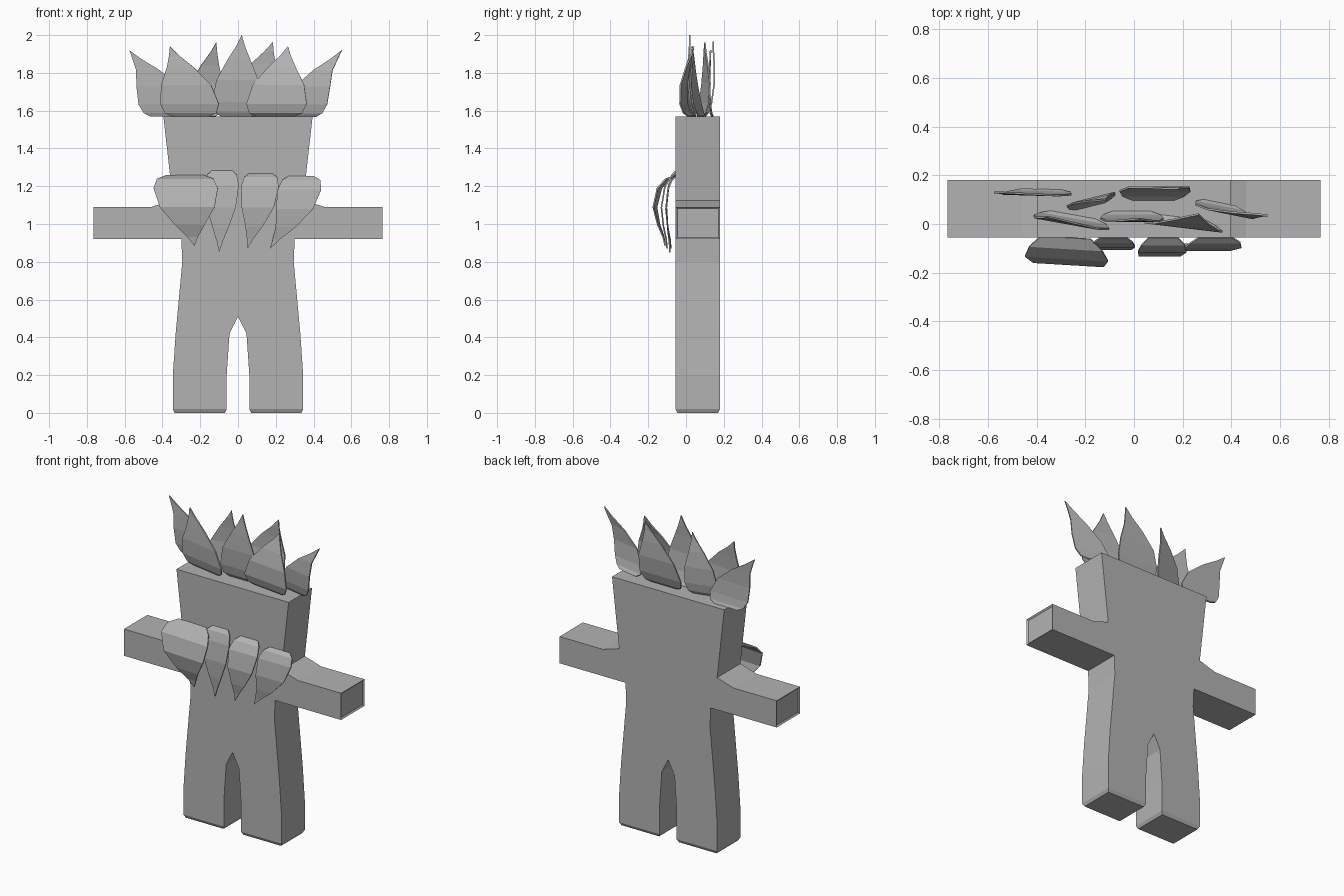
import bpy, bmesh

if "Cube" in bpy.data.objects:
    bpy.data.objects.remove(bpy.data.objects["Cube"])

mat = bpy.data.materials.new("plain grey")
mat.diffuse_color = (0.45, 0.45, 0.45, 1)
mat.use_nodes = True
mat.node_tree.nodes["Principled BSDF"].inputs["Base Color"].default_value = mat.diffuse_color


def finish(bm, name):
    bmesh.ops.recalc_face_normals(bm, faces=bm.faces)
    me = bpy.data.meshes.new(name)
    bm.to_mesh(me)
    bm.free()
    ob = bpy.data.objects.new(name, me)
    bpy.context.collection.objects.link(ob)
    me.materials.append(mat)
    return ob


# Body: half outline (crotch to head top), mirrored and extruded front to back
half = [(0.045, 0.42), (0.06, 0.2), (0.06, 0.02), (0.345, 0.02), (0.345, 0.2),
        (0.33, 0.42), (0.295, 0.8), (0.3, 0.92), (0.765, 0.92), (0.765, 1.09),
        (0.46, 1.09), (0.345, 1.125), (0.395, 1.57)]
outline = [(0, 0.51)] + half + [(-x, z) for x, z in reversed(half)]
FRONT, BACK = -0.055, 0.18
bm = bmesh.new()
face = bm.faces.new([bm.verts.new((x, FRONT, z)) for x, z in outline])
res = bmesh.ops.extrude_face_region(bm, geom=[face])
new = [v for v in res["geom"] if isinstance(v, bmesh.types.BMVert)]
bmesh.ops.translate(bm, verts=new, vec=(0, BACK - FRONT, 0))
bmesh.ops.recalc_face_normals(bm, faces=bm.faces)
# chamfered soles and recessed hand ends
soles = [f for f in bm.faces if f.normal.z < -0.9 and f.calc_center_median().z < 0.1]
bmesh.ops.inset_individual(bm, faces=soles, thickness=0.014, depth=0.02)
hands = [f for f in bm.faces if abs(f.calc_center_median().x) > 0.75]
bmesh.ops.inset_individual(bm, faces=hands, thickness=0.013, depth=-0.008)
finish(bm, "body")

# Leaf template rows: along, width, sideways lean, bulge
ROWS = [(0, 0.6, 0, 0), (0.05, 0.88, 0, 0.5), (0.18, 1, 0.06, 0.9),
        (0.45, 0.85, 0.22, 1), (0.7, 0.46, 0.5, 0.6), (0.87, 0.17, 0.8, 0.2)]


def leaf(name, x0, w, z0, xt, zt, y0, bulge, yt, tilt):
    bm = bmesh.new()
    prev = None
    for t, fw, lean, fb in ROWS:
        cx = x0 + (xt - x0) * lean
        y = y0 + (yt - y0) * t + bulge * fb
        z = z0 + (zt - z0) * t
        row = [bm.verts.new((cx + s * w * fw / 2, y + tilt * s * w * fw / 2, z))
               for s in (-1, 1)]
        if prev:
            bm.faces.new((prev[0], prev[1], row[1], row[0]))
        prev = row
    bm.faces.new((prev[0], prev[1], bm.verts.new((xt, yt, zt))))
    ob = finish(bm, name)
    mod = ob.modifiers.new("thickness", "SOLIDIFY")
    mod.thickness = 0.008
    mod.offset = 0


# Hanging collar leaves, then upright crown leaves
LEAVES = [
    ("collar_leaf", -0.28, 0.34, 1.255, -0.23, 0.885, -0.055, -0.085, -0.11, -0.06),
    ("collar_leaf", -0.085, 0.18, 1.28, -0.10, 0.85, -0.055, -0.035, -0.085, 0),
    ("collar_leaf", 0.12, 0.20, 1.265, 0.05, 0.87, -0.055, -0.055, -0.10, 0),
    ("collar_leaf", 0.335, 0.23, 1.25, 0.17, 0.87, -0.055, -0.04, -0.08, 0),
    ("crown_leaf", -0.38, 0.27, 1.57, -0.575, 1.92, 0.14, -0.015, 0.13, -0.03),
    ("crown_leaf", -0.25, 0.31, 1.57, -0.36, 1.94, 0.035, -0.03, 0.03, -0.18),
    ("crown_leaf", -0.18, 0.20, 1.57, -0.115, 1.96, 0.075, 0.02, 0.10, 0.25),
    ("crown_leaf", -0.01, 0.26, 1.57, 0.02, 2.0, 0.05, -0.025, 0.02, 0),
    ("crown_leaf", 0.08, 0.29, 1.57, 0.185, 1.965, 0.10, 0.03, 0.145, 0),
    ("crown_leaf", 0.20, 0.32, 1.57, 0.265, 1.94, 0.025, -0.045, 0.04, -0.12),
    ("crown_leaf", 0.35, 0.22, 1.57, 0.55, 1.92, 0.085, -0.02, 0.035, -0.2),
]
for spec in LEAVES:
    leaf(*spec)
